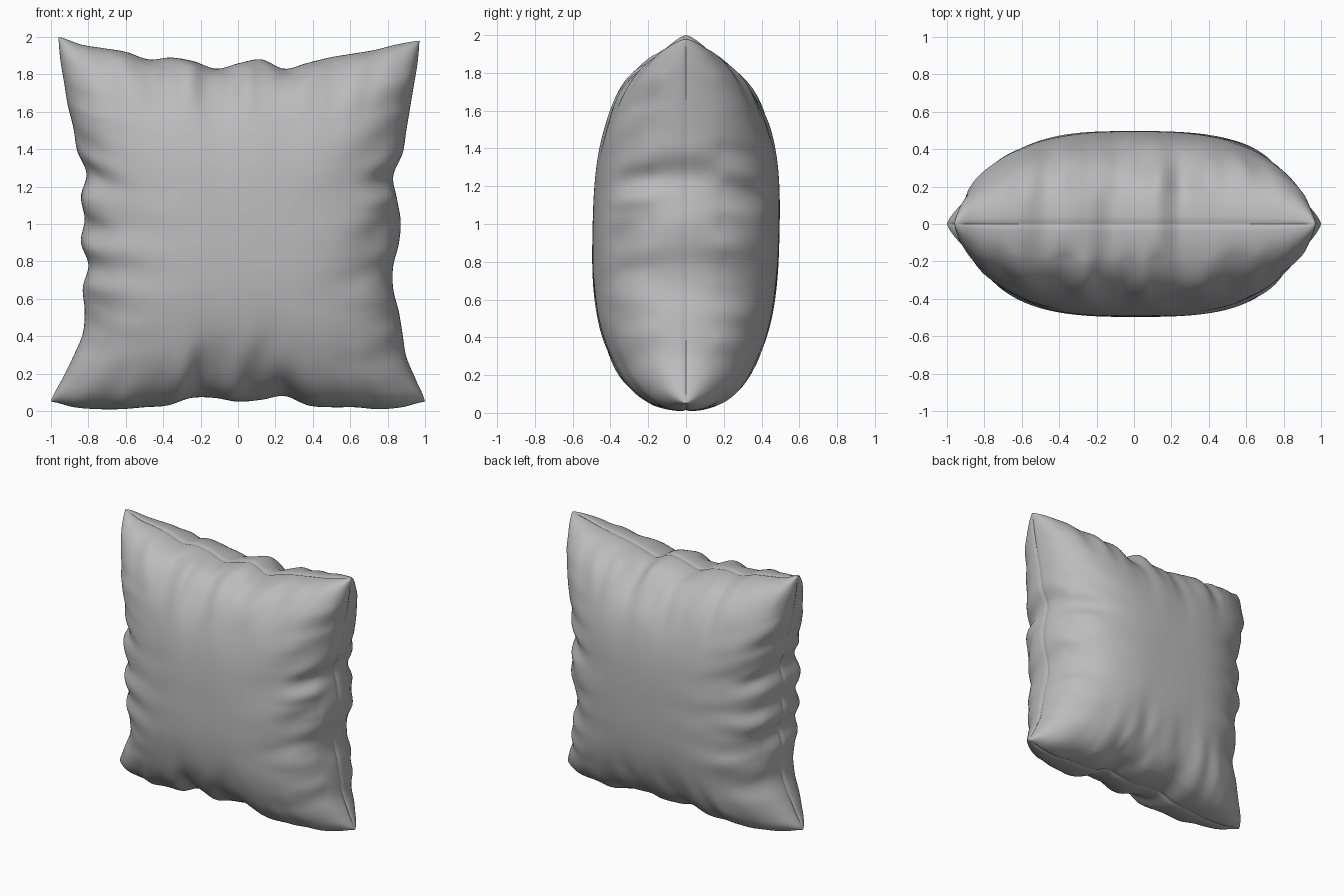
import bpy
import bmesh
import math
from mathutils import Vector, noise

default = bpy.data.objects.get("Cube")
if default:
    bpy.data.objects.remove(default, do_unlink=True)

CELLS = 140          # cells along each side of a panel
DEPTH = 0.495        # greatest half thickness

# Seam outline, in hundredths, evenly spaced from end to end of each side
TOP = [200, 196, 194, 192, 188, 189, 187, 183, 186, 188, 183, 186, 189, 191, 193, 196, 198]
BOTTOM = [5, 2, 1, 1, 2, 3, 7, 7, 5, 6, 8, 3, 2, 2, 1, 2, 5]
RIGHT_SIDE = [-100, -94, -88, -83, -82, -83, -80, -84, -82, -84, -81, -86, -88, -91, -93, -95, -96]
LEFT_SIDE = [100, 95, 90, 88, 86, 83, 83, 86, 87, 85, 83, 88, 90, 92, 94, 96, 97]


def sample(values, t):
    """Smooth curve through evenly spaced values."""
    last = len(values) - 1
    f = t * last
    i = min(int(f), last - 1)
    f -= i
    a, b, c, d = (values[min(max(i + k, 0), last)] for k in (-1, 0, 1, 2))
    return 0.01 * (b + 0.5 * f * (c - a + f * (2 * a - 5 * b + 4 * c - d + f * (3 * (b - c) + d - a))))


def lerp(a, b, t):
    return a + (b - a) * t


def outline_point(s, t):
    """Fill the seam outline, s across and t upwards, both from 0 to 1."""
    x = lerp(sample(RIGHT_SIDE, t), sample(LEFT_SIDE, t), s)
    z = lerp(sample(BOTTOM, s), sample(TOP, s), t)
    return x, z


def pucker(along, inward, seed):
    """Short gathers that run inwards from one side of the seam."""
    fade = min(inward / 0.02, 1) * math.exp(-(inward / 0.13) ** 2) * math.sin(math.pi * along)
    return fade * noise.noise(Vector((along * 15, inward * 5, seed)))


def panel_point(u, v, side):
    """Point on the front (side -1) or back (side 1) panel."""
    s, t = (u + 1) / 2, (v + 1) / 2
    x, z = outline_point(s, t)
    body = ((1 - abs(u) ** 3) * (1 - abs(v) ** 2.7)) ** 0.42
    lean = 1 + 0.04 * side * v * (1 - v * v)
    folds = [pucker(t, s, side * 3.3), pucker(t, 1 - s, side * 7.1),
             pucker(s, t, side * 11.7), pucker(s, 1 - t, side * 17.9)]
    x += 0.03 * (folds[1] - folds[0])
    z += 0.03 * (folds[3] - folds[2])
    y = body * (DEPTH * lean + 0.06 * sum(folds))
    return x, side * y, z


# Cushion: two panels sharing a pinched seam
bm = bmesh.new()
spacing = [math.sin(math.pi * (i / CELLS - 0.5)) for i in range(CELLS + 1)]
seam = {}
for side in (-1, 1):
    grid = []
    for j, v in enumerate(spacing):
        row = []
        for i, u in enumerate(spacing):
            if i in (0, CELLS) or j in (0, CELLS):
                if (i, j) not in seam:
                    # Draw the stitched line slightly into the cushion
                    x, z = outline_point((u + 1) / 2, (v + 1) / 2)
                    pull = 0.007 * min(1, 12 * max(1 - abs(u), 1 - abs(v)))
                    if i in (0, CELLS):
                        x -= math.copysign(pull, u)
                    else:
                        z -= math.copysign(pull, v)
                    seam[i, j] = bm.verts.new((x, 0, z))
                row.append(seam[i, j])
            else:
                row.append(bm.verts.new(panel_point(u, v, side)))
        grid.append(row)
    for j in range(CELLS):
        for i in range(CELLS):
            quad = [grid[j][i], grid[j][i + 1], grid[j + 1][i + 1], grid[j + 1][i]]
            bm.faces.new(quad if side < 0 else quad[::-1])

# Crisp stitched line
seam_verts = set(seam.values())
for edge in bm.edges:
    if edge.verts[0] in seam_verts and edge.verts[1] in seam_verts:
        edge.smooth = False
for face in bm.faces:
    face.smooth = True

mesh = bpy.data.meshes.new("cushion")
bm.to_mesh(mesh)
bm.free()
cushion = bpy.data.objects.new("cushion", mesh)
bpy.context.collection.objects.link(cushion)

# Plain grey fabric
fabric = bpy.data.materials.new("grey_fabric")
fabric.use_nodes = True
grey = (0.5, 0.5, 0.5, 1)
fabric.diffuse_color = grey
fabric.node_tree.nodes["Principled BSDF"].inputs["Base Color"].default_value = grey
mesh.materials.append(fabric)
